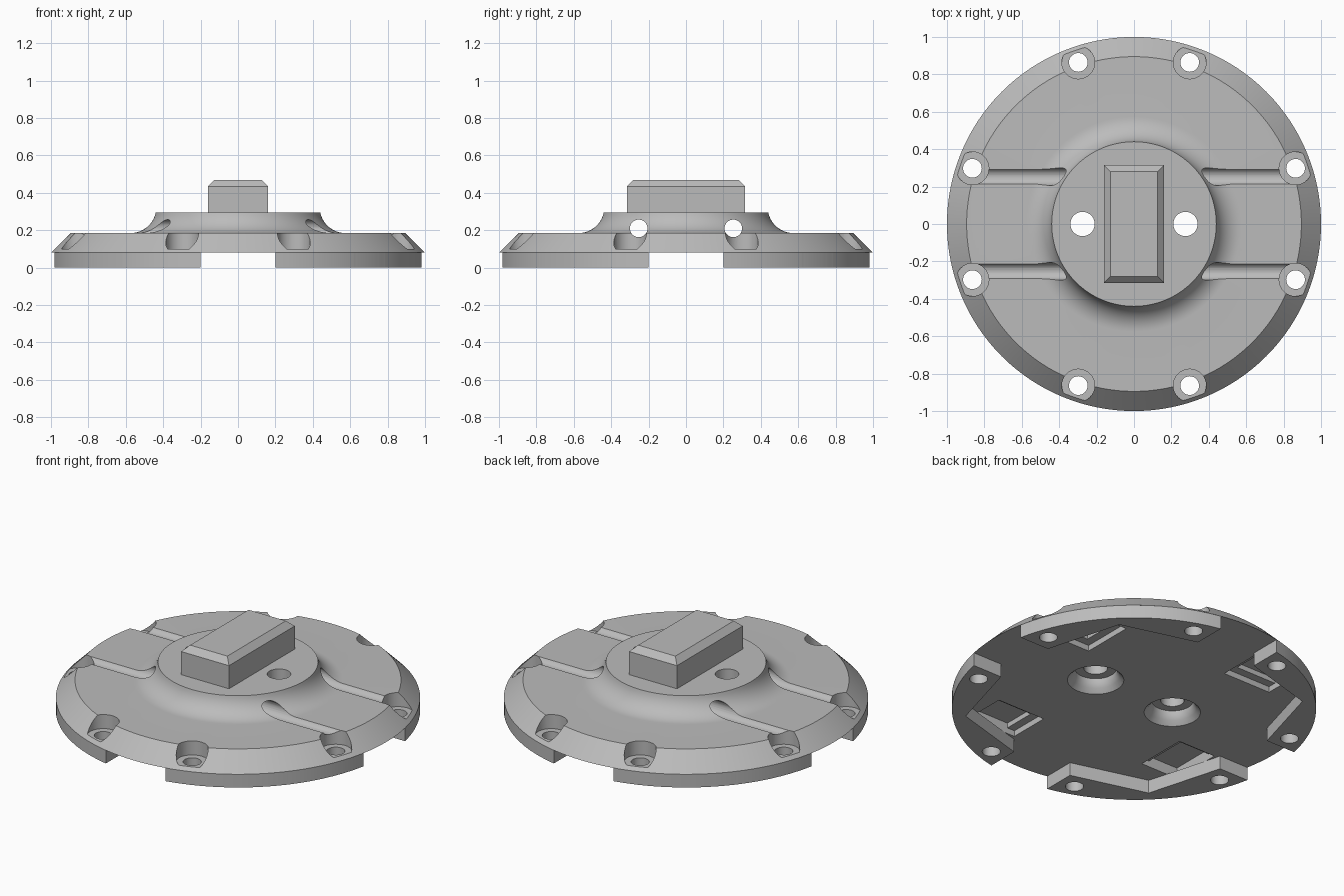
import bpy, bmesh, math
from mathutils import Matrix, Vector

cube = bpy.data.objects.get("Cube")
if cube:
    bpy.data.objects.remove(cube)

grey = bpy.data.materials.new("plain grey")
grey.use_nodes = True
colour = (0.5, 0.5, 0.5, 1)
grey.diffuse_color = colour
grey.node_tree.nodes["Principled BSDF"].inputs["Base Color"].default_value = colour


def finish(name, bm):
    bmesh.ops.remove_doubles(bm, verts=bm.verts, dist=1e-5)
    bmesh.ops.recalc_face_normals(bm, faces=bm.faces)
    mesh = bpy.data.meshes.new(name)
    bm.to_mesh(mesh)
    bm.free()
    mesh.materials.append(grey)
    obj = bpy.data.objects.new(name, mesh)
    bpy.context.collection.objects.link(obj)
    return obj


def lathe(name, profile, steps, matrix=Matrix()):
    """Revolve (radius, height) points that start and end on the axis."""
    bm = bmesh.new()
    verts = [bm.verts.new((r, 0, z)) for r, z in profile]
    edges = [bm.edges.new(pair) for pair in zip(verts, verts[1:])]
    bmesh.ops.spin(bm, geom=verts + edges, cent=(0, 0, 0), axis=(0, 0, 1),
                   angle=math.tau, steps=steps, use_duplicate=False)
    bm.transform(matrix)
    return finish(name, bm)


def prism(name, outline, bottom, top, matrix=Matrix()):
    bm = bmesh.new()
    base = bm.faces.new([bm.verts.new((x, y, bottom)) for x, y in outline])
    side = bmesh.ops.extrude_face_region(bm, geom=[base])["geom"]
    bmesh.ops.translate(bm, vec=(0, 0, top - bottom),
                        verts=[v for v in side if isinstance(v, bmesh.types.BMVert)])
    bm.transform(matrix)
    return finish(name, bm)


def box(x0, x1, y0, y1):
    return [(x0, y0), (x1, y0), (x1, y1), (x0, y1)]


def cut(target, cutter):
    cutter.hide_render = True
    mod = target.modifiers.new("cut", "BOOLEAN")
    mod.object = cutter
    mod.operation = "DIFFERENCE"
    mod.solver = "EXACT"
    bpy.context.view_layer.objects.active = target
    bpy.ops.object.modifier_apply(modifier=mod.name)
    bpy.data.objects.remove(cutter)


def turn(quarter):
    return Matrix.Rotation(quarter * math.pi / 2, 4, "Z")


# Flanged disc with a raised hub and concave fillet
R = 0.138
fillet = []
for i in range(13):
    a = math.radians(270 - i * 78.3 / 12)
    fillet.append((0.575 + R * math.cos(a), 0.185 + R + R * math.sin(a)))
body = lathe("flanged_disc", [(0, 0.08), (1, 0.08), (0.895, 0.185)] + fillet
             + [(0, fillet[-1][1])], 128)

# Cable channels running across through the hub
for y in (-0.253, 0.253):
    place = Matrix.Translation((-1.2, y, 0.21)) @ Matrix.Rotation(math.pi / 2, 4, "Y")
    cut(body, lathe("channel_cutter", [(0, 0), (0.047, 0), (0.047, 2.4), (0, 2.4)], 32, place))

# Hub holes flared on the underside
for x in (-0.275, 0.275):
    flare = [(0, 0), (0.16, 0), (0.155, 0.08), (0.132, 0.105), (0.118, 0.13),
             (0.115, 0.155), (0.065, 0.155), (0.065, 0.4), (0, 0.4)]
    cut(body, lathe("hub_hole_cutter", flare, 40, Matrix.Translation((x, 0, 0))))

# Stepped pockets in the underside
for q in range(4):
    cut(body, prism("pocket_cutter", box(0.51, 0.76, 0.22, 0.54), 0.02, 0.115, turn(q)))
    cut(body, prism("pocket_cutter", box(0.56, 0.76, 0.27, 0.54), 0.02, 0.145, turn(q)))

# Foot pads: an inner right-angled corner closed by the rim arc
a0, a1 = math.acos(0.785), math.acos(0.2)
pad = [(0.2, 0.785)]
for i in range(11):
    a = a0 + (a1 - a0) * i / 10
    pad.append((math.cos(a), math.sin(a)))
bolt = [(0, -0.1), (0.05, -0.1), (0.05, 0.1), (0.088, 0.1), (0.088, 0.4), (0, 0.4)]
solids = [body]
for q in range(4):
    for flip in (1, -1):
        place = turn(q) @ Matrix.Diagonal((flip, 1, 1, 1))
        foot = prism("foot_pad", pad, 0, 0.08, place)
        spot = Matrix.Translation(place @ Vector((0.298, 0.864, 0)))
        for part in (body, foot):
            cut(part, lathe("bolt_hole_cutter", bolt, 32, spot))
        solids.append(foot)

# Chamfered block on the hub
block = prism("top_block", box(-0.16, 0.16, -0.315, 0.315), 0.29, 0.47)
bm = bmesh.new()
bm.from_mesh(block.data)
rim = [e for e in bm.edges if all(v.co.z > 0.46 for v in e.verts)]
bmesh.ops.bevel(bm, geom=rim, offset=0.035, segments=1, affect="EDGES")
bm.to_mesh(block.data)
bm.free()
solids.append(block)

# Smooth curves, crisp edges
bpy.ops.object.select_all(action="DESELECT")
for obj in solids:
    obj.select_set(True)
bpy.context.view_layer.objects.active = body
bpy.ops.object.shade_smooth_by_angle(angle=math.radians(30))
